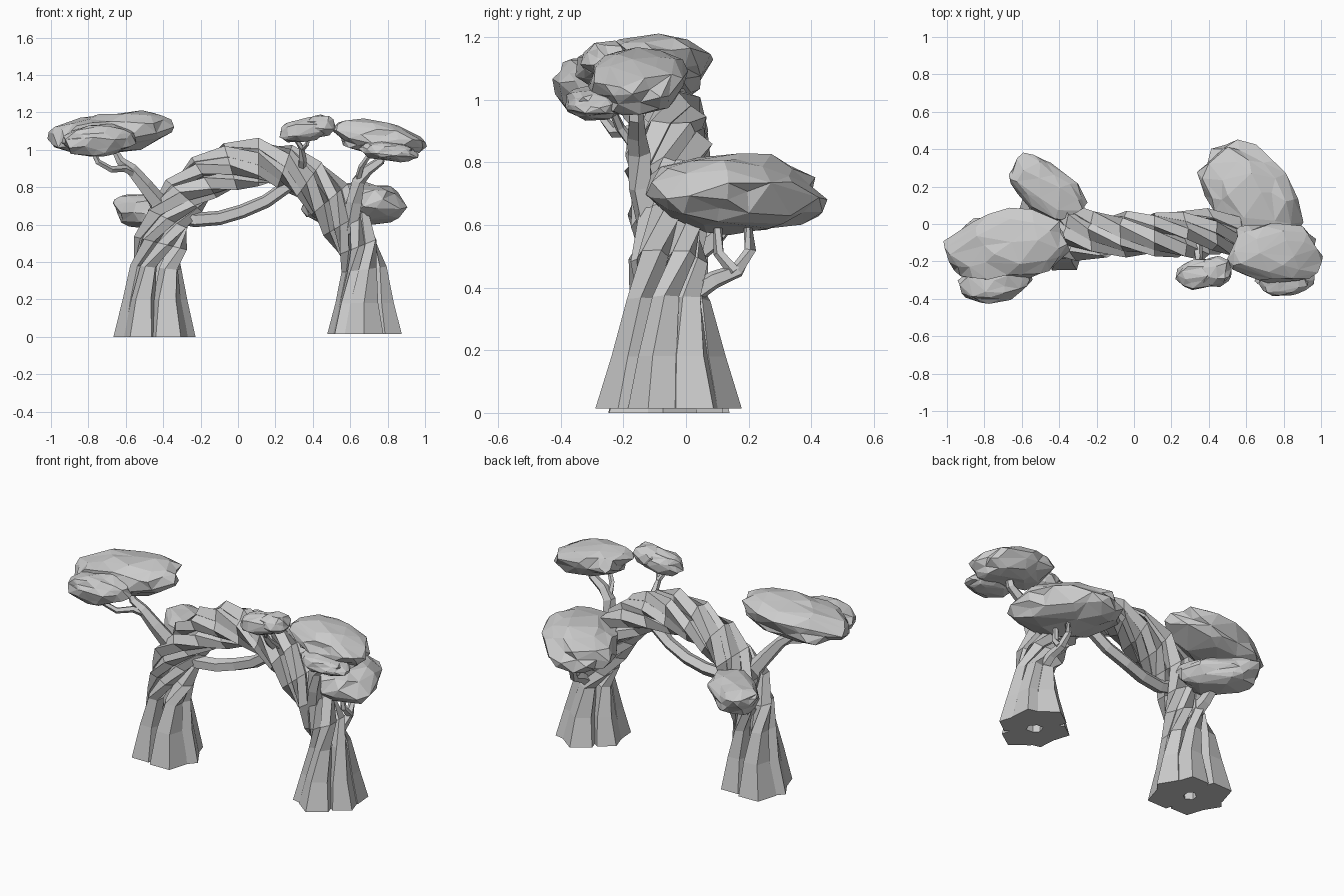
import bpy, bmesh, math, random
from mathutils import Vector, Matrix, noise

cube = bpy.data.objects.get("Cube")
if cube:
    bpy.data.objects.remove(cube, do_unlink=True)

random.seed(4)
GREY = (0.6, 0.6, 0.6, 1)
mat = bpy.data.materials.new("plain grey")
mat.use_nodes = True
mat.diffuse_color = GREY
bsdf = mat.node_tree.nodes["Principled BSDF"]
bsdf.inputs["Base Color"].default_value = GREY
bsdf.inputs["Roughness"].default_value = 0.8


def finish(bm, name):
    bmesh.ops.recalc_face_normals(bm, faces=bm.faces)
    mesh = bpy.data.meshes.new(name)
    bm.to_mesh(mesh)
    bm.free()
    mesh.materials.append(mat)
    ob = bpy.data.objects.new(name, mesh)
    bpy.context.collection.objects.link(ob)
    return ob


def skin(name, rings):
    """Bridge equal rings of points into a capped tube."""
    bm = bmesh.new()
    loops = [[bm.verts.new(p) for p in ring] for ring in rings]
    n = len(loops[0])
    for a, b in zip(loops, loops[1:]):
        for i in range(n):
            j = (i + 1) % n
            bm.faces.new((a[i], a[j], b[j], b[i]))
    bm.faces.new(loops[0])
    bm.faces.new(loops[-1])
    return finish(bm, name)


def branch(name, pts, r0, r1, sides=5):
    """Tapered tube along a list of points."""
    pts = [Vector(p) for p in pts]
    rings = []
    for k, p in enumerate(pts):
        d = pts[min(k + 1, len(pts) - 1)] - pts[max(k - 1, 0)]
        rot = d.to_track_quat('Z', 'Y').to_matrix()
        r = r0 + (r1 - r0) * k / (len(pts) - 1)
        rings.append([p + rot @ Vector((r * math.cos(a), r * math.sin(a), 0))
                      for a in (math.tau * i / sides for i in range(sides))])
    return skin(name, rings)


def foliage(name, centre, radii, yaw=0, tilt=0, seed=0, ratio=0.42):
    """Blunt, lumpy, coarsely faceted cushion."""
    bm = bmesh.new()
    bmesh.ops.create_icosphere(bm, subdivisions=3, radius=1)
    rot = Matrix.Rotation(math.radians(yaw), 3, 'Z') @ Matrix.Rotation(math.radians(tilt), 3, 'Y')
    for v in bm.verts:
        lump = 1 + 0.2 * noise.noise(v.co * 2 + Vector((seed * 7.3, 0, 0)))
        p = [math.copysign(abs(c) ** 0.88, c) * lump * r for c, r in zip(v.co, radii)]
        v.co = Vector(centre) + rot @ Vector(p)
    ob = finish(bm, name)
    dec = ob.modifiers.new("facets", 'DECIMATE')
    dec.ratio = ratio
    return ob


# Centre line of the arch, leg to leg: x, z, strand offset, strand radius
ARCH = [(-.45, 0, .12, .105), (-.445, .2, .105, .072), (-.44, .37, .092, .05),
        (-.415, .5, .088, .05), (-.375, .63, .082, .054), (-.29, .755, .08, .056),
        (-.18, .85, .077, .056), (-.04, .91, .075, .056), (.11, .935, .073, .056),
        (.25, .91, .075, .056), (.38, .84, .077, .056), (.49, .735, .078, .054),
        (.575, .61, .078, .052), (.64, .48, .078, .048), (.675, .36, .08, .048),
        (.678, .18, .1, .072), (.678, .014, .12, .1)]
DEPTH = -.055
TWIST = math.tau * 1.4
STRANDS, SIDES = 6, 5

# Twisted strands: straight and flared in the legs, wound over the span
for s in range(STRANDS):
    phase = math.tau * s / STRANDS + random.uniform(-.15, .15)
    fat, loose = random.uniform(.92, 1.12), random.uniform(.92, 1.08)
    rings = []
    for k, (x, z, off, r) in enumerate(ARCH):
        a, b = ARCH[max(k - 1, 0)], ARCH[min(k + 1, len(ARCH) - 1)]
        t = Vector((b[0] - a[0], 0, b[1] - a[1])).normalized()
        if k in (0, len(ARCH) - 1):
            t = Vector((0, 0, 1 if k == 0 else -1))
        out, front = Vector((-t.z, 0, t.x)), Vector((0, -1, 0))
        turn = phase + TWIST * min(max((k - 1.7) / (len(ARCH) - 4.4), 0), 1)
        mid = Vector((x, DEPTH, z))
        ring = []
        for i in range(SIDES):
            c = turn + math.tau * i / SIDES
            u = off * loose * math.cos(turn) + r * fat * math.cos(c)
            v = off * loose * math.sin(turn) + r * fat * math.sin(c)
            ring.append(mid + out * u + front * v)
        rings.append(ring)
    skin("arch_strand_%d" % (s + 1), rings)

# Loose vine slung under the span
branch("under_vine", [(-.4, -.05, .66), (-.23, -.06, .625), (-.1, -.05, .635), (.02, -.04, .67),
                      (.15, -.05, .725), (.27, -.06, .81), (.36, -.06, .87)], .042, .036)

# Branches
branch("right_main_branch", [(-.4, -.06, .58), (-.43, -.08, .72), (-.5, -.11, .81),
                             (-.57, -.13, .895), (-.63, -.14, .94), (-.66, -.14, 1.0)], .06, .016)
branch("right_side_branch", [(-.55, -.13, .87), (-.61, -.17, .9), (-.68, -.23, .895),
                             (-.75, -.26, .935), (-.78, -.27, 1.0)], .022, .014)
branch("right_back_branch", [(-.43, -.02, .48), (-.45, .08, .55), (-.47, .16, .64)], .05, .025)
branch("left_main_branch", [(.6, -.1, .56), (.625, -.14, .72), (.64, -.15, .83),
                            (.69, -.16, .89), (.76, -.16, .94), (.78, -.16, 1.02)], .05, .02)
branch("left_side_branch", [(.64, -.15, .83), (.66, -.21, .91), (.72, -.25, 1.0)], .02, .012)
branch("left_back_branch", [(.67, .02, .38), (.67, .09, .425), (.66, .165, .455),
                            (.65, .205, .52), (.64, .19, .64)], .035, .014)
branch("left_back_fork", [(.67, .155, .45), (.66, .105, .51), (.65, .1, .64)], .022, .014)
branch("front_twig", [(.34, -.1, .88), (.345, -.18, .95), (.34, -.22, 1.01),
                      (.3, -.25, 1.07)], .028, .01)
branch("front_twig_fork", [(.34, -.21, 1.0), (.37, -.25, 1.03), (.38, -.27, 1.08)], .014, .01)

# Foliage cushions
foliage("right_top_foliage", (-.68, -.12, 1.09), (.315, .18, .105), 8, -7, 1)
foliage("right_front_foliage", (-.745, -.31, 1.05), (.185, .11, .085), 10, -4, 2)
foliage("right_back_foliage", (-.465, .18, .672), (.23, .13, .09), -40, 4, 3)
foliage("left_top_foliage", (.755, -.155, 1.06), (.245, .155, .088), -5, 11, 4)
foliage("left_front_foliage", (.81, -.29, .99), (.15, .09, .05), 5, 6, 5)
foliage("left_back_foliage", (.62, .155, .7), (.305, .21, .122), -50, -4, 6)
foliage("front_small_foliage", (.355, -.265, 1.105), (.13, .08, .062), 8, -8, 7, .3)
foliage("front_small_tuft", (.43, -.255, 1.125), (.09, .08, .058), 20, -8, 8, .25)
